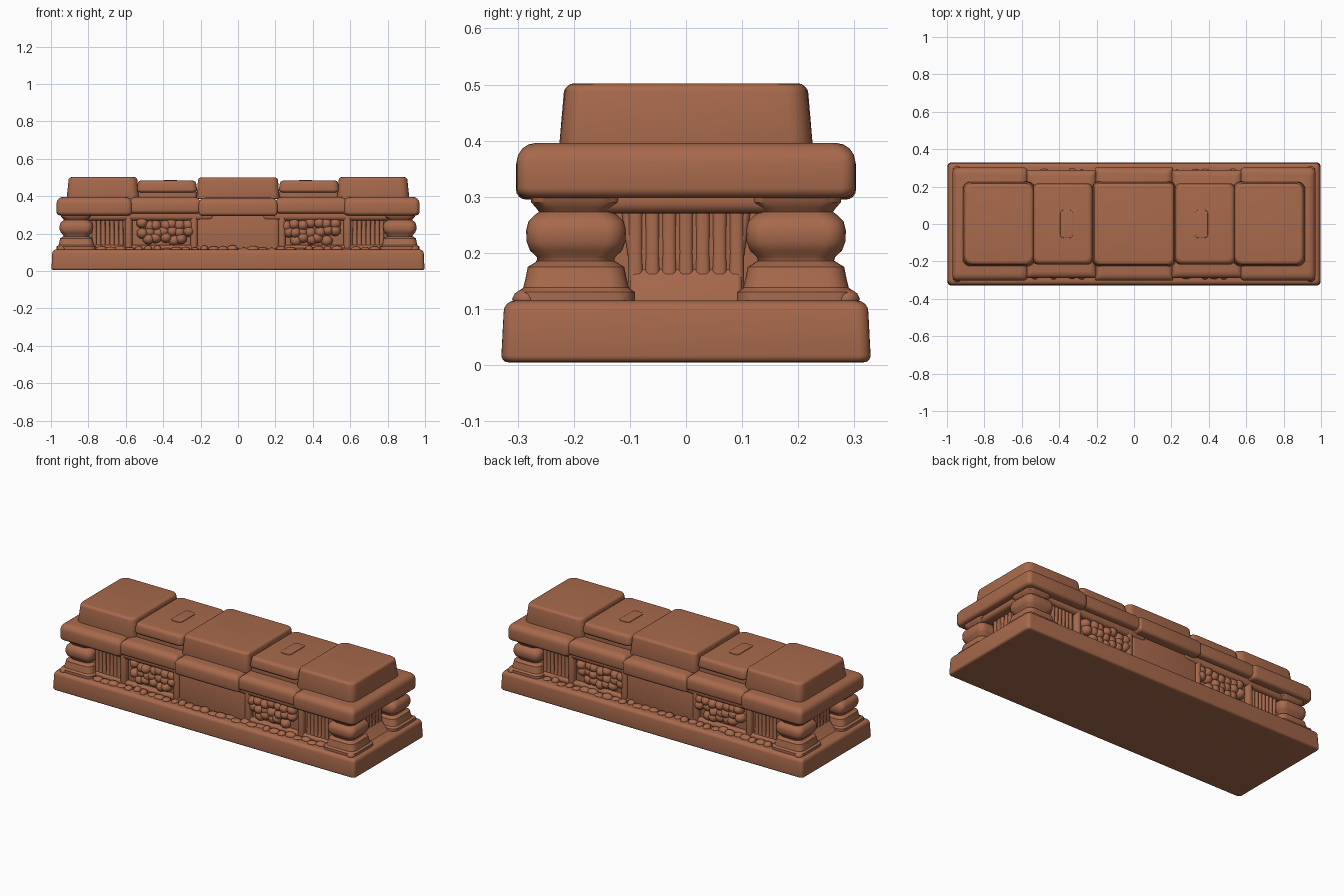
import bpy, bmesh, math, random
from mathutils import Vector, Matrix

random.seed(4)
cube = bpy.data.objects.get("Cube")
if cube:
    bpy.data.objects.remove(cube, do_unlink=True)

clay = bpy.data.materials.new("brown_clay")
clay.use_nodes = True
colour = (0.39, 0.142, 0.072, 1)
clay.diffuse_color = colour
clay.node_tree.nodes["Principled BSDF"].inputs["Base Color"].default_value = colour


def finish(bm, name):
    bmesh.ops.recalc_face_normals(bm, faces=bm.faces)
    mesh = bpy.data.meshes.new(name)
    bm.to_mesh(mesh)
    bm.free()
    mesh.materials.append(clay)
    ob = bpy.data.objects.new(name, mesh)
    bpy.context.collection.objects.link(ob)
    bpy.ops.object.select_all(action='DESELECT')
    ob.select_set(True)
    bpy.context.view_layer.objects.active = ob
    bpy.ops.object.shade_smooth_by_angle(angle=math.radians(40))
    return ob


def loft(name, cx, cy, profile, radius):
    """Stack rounded rectangles given as (z, half x, half y)."""
    bm = bmesh.new()
    rings = []
    for z, hx, hy in profile:
        r = min(radius, hx * 0.9, hy * 0.9)
        ring = []
        for q, (sx, sy) in enumerate([(1, 1), (-1, 1), (-1, -1), (1, -1)]):
            for k in range(6):
                a = (q + k / 5) * math.pi / 2
                ring.append(bm.verts.new((cx + sx * (hx - r) + r * math.cos(a),
                                          cy + sy * (hy - r) + r * math.sin(a), z)))
        rings.append(ring)
    n = len(rings[0])
    for low, high in zip(rings, rings[1:]):
        for i in range(n):
            bm.faces.new((low[i], low[(i + 1) % n], high[(i + 1) % n], high[i]))
    bm.faces.new(rings[0][::-1])
    bm.faces.new(rings[-1])
    return finish(bm, name)


def block(name, cx, cy, z0, z1, hx, hy, bottom=0.01, top=0.02, taper=0.0, radius=0.02):
    """Block with rounded lower and upper rims and an optional inward lean."""
    prof = []
    for k in range(5):
        a = k * math.pi / 8
        d = bottom * (1 - math.sin(a))
        prof.append((z0 + bottom * (1 - math.cos(a)), hx - d, hy - d))
    for k in range(5):
        a = k * math.pi / 8
        d = taper + top * (1 - math.cos(a))
        prof.append((z1 - top * (1 - math.sin(a)), hx - d, hy - d))
    return loft(name, cx, cy, prof, radius)


def lumps(name, items):
    """Join squashed balls, each (centre, size), into one ornament."""
    bm = bmesh.new()
    for centre, size in items:
        mat = Matrix.Translation(centre) @ Matrix.Diagonal((*size, 1))
        bmesh.ops.create_icosphere(bm, subdivisions=2, radius=1, matrix=mat)
    return finish(bm, name)


# Plinth and central body
block("plinth", 0, 0, 0.005, 0.115, 0.997, 0.329, 0.012, 0.02, 0.004, 0.02)
block("body_core", 0, 0, 0.1, 0.32, 0.86, 0.225)
block("core_foot", 0, 0, 0.11, 0.14, 0.89, 0.25, 0.01, 0.015)
block("center_panel", 0, 0, 0.11, 0.31, 0.222, 0.25)

# Slab course, stepped along its length
block("slab_center", 0, 0, 0.295, 0.392, 0.21, 0.303, 0.018, 0.035, 0, 0.012)
for side, s in (("left", 1), ("right", -1)):
    block(f"slab_inner_{side}", s * 0.39, 0, 0.308, 0.396, 0.19, 0.29, 0.018, 0.035, 0, 0.012)
    block(f"slab_end_{side}", s * 0.768, 0, 0.298, 0.396, 0.202, 0.302, 0.018, 0.035, 0, 0.025)
    block(f"slab_underside_{side}", s * 0.53, 0, 0.27, 0.312, 0.4, 0.255, 0.02, 0.008)

# Cap stones: three tall, two low with an overhanging top
block("cap_center", 0, 0, 0.385, 0.5, 0.222, 0.226, 0.005, 0.016, 0.008, 0.03)
for side, s in (("left", 1), ("right", -1)):
    block(f"cap_end_{side}", s * 0.722, 0, 0.385, 0.502, 0.194, 0.226, 0.005, 0.016, 0.01, 0.04)
    block(f"cap_low_neck_{side}", s * 0.38, 0, 0.385, 0.44, 0.16, 0.2)
    block(f"cap_low_{side}", s * 0.38, 0, 0.42, 0.484, 0.162, 0.217, 0.015, 0.02, 0.005, 0.03)
    block(f"cap_tablet_{side}", s * 0.36, 0, 0.48, 0.488, 0.035, 0.075, 0.002, 0.003)

# Corner balusters: (height, half width) silhouette
silhouette = [(0.11, 0.105), (0.13, 0.105), (0.138, 0.094), (0.155, 0.09),
              (0.175, 0.086), (0.186, 0.068), (0.193, 0.07), (0.204, 0.082),
              (0.22, 0.088), (0.24, 0.089), (0.256, 0.085), (0.267, 0.074),
              (0.273, 0.066), (0.28, 0.071), (0.29, 0.08), (0.305, 0.082)]
for end, s in (("left", 1), ("right", -1)):
    for face, t in (("back", 1), ("front", -1)):
        tag = f"{face}_{end}"
        loft(f"baluster_{tag}", s * 0.865, t * 0.196,
             [(z, h, h) for z, h in silhouette], 0.035)
        # Slim pilasters framing the drapery and ornament bays
        for i, x in enumerate((0.235, 0.585)):
            block(f"pilaster_{i}_{tag}", s * x, t * 0.225, 0.11, 0.31, 0.02, 0.03, 0.005, 0.005)
        # Pleated drapery in the outer bay
        for i in range(7):
            loft(f"pleat_{i}_{tag}", s * (0.625 + i * 0.024), t * 0.222,
                 [(0.12, 0.013, 0.018), (0.16, 0.012, 0.012), (0.3, 0.011, 0.014)], 0.01)
        # Carved foliage in the inner bay
        leaves = []
        for i in range(7):
            x = 0.265 + i * 0.042
            for z in (0.17, 0.21, 0.25):
                if z < 0.2 and i in (0, 6):
                    continue
                leaves.append((Vector((s * (x + random.uniform(-.008, .008)), t * 0.228,
                                       z + random.uniform(-.01, .01))),
                               (0.032, random.uniform(.028, .042), 0.03)))
        lumps(f"foliage_{tag}", leaves)
        # Rubble strip along the foot of the wall
        lumps(f"foot_moulding_{tag}",
              [(Vector((s * (0.03 + i * 0.05), t * random.uniform(.255, .275), 0.116)),
                (random.uniform(.02, .035), 0.025, random.uniform(.008, .024)))
               for i in range(15)])
        lumps(f"corner_knob_{tag}",
              [(Vector((s * 0.935, t * 0.112, 0.125)), (0.02, 0.02, 0.014)),
               (Vector((s * 0.945, t * 0.285, 0.118)), (0.025, 0.025, 0.018))])
    # Sloped apron and pleats on each end wall
    loft(f"end_apron_{end}", s * 0.83, 0,
         [(0.11, 0.1, 0.1), (0.135, 0.075, 0.1), (0.17, 0.045, 0.1), (0.31, 0.045, 0.12)], 0.01)
    for i in range(7):
        loft(f"end_pleat_{i}_{end}", s * 0.868, -0.09 + i * 0.03,
             [(0.13, 0.016, 0.014), (0.2, 0.011, 0.013), (0.305, 0.014, 0.013)], 0.01)
